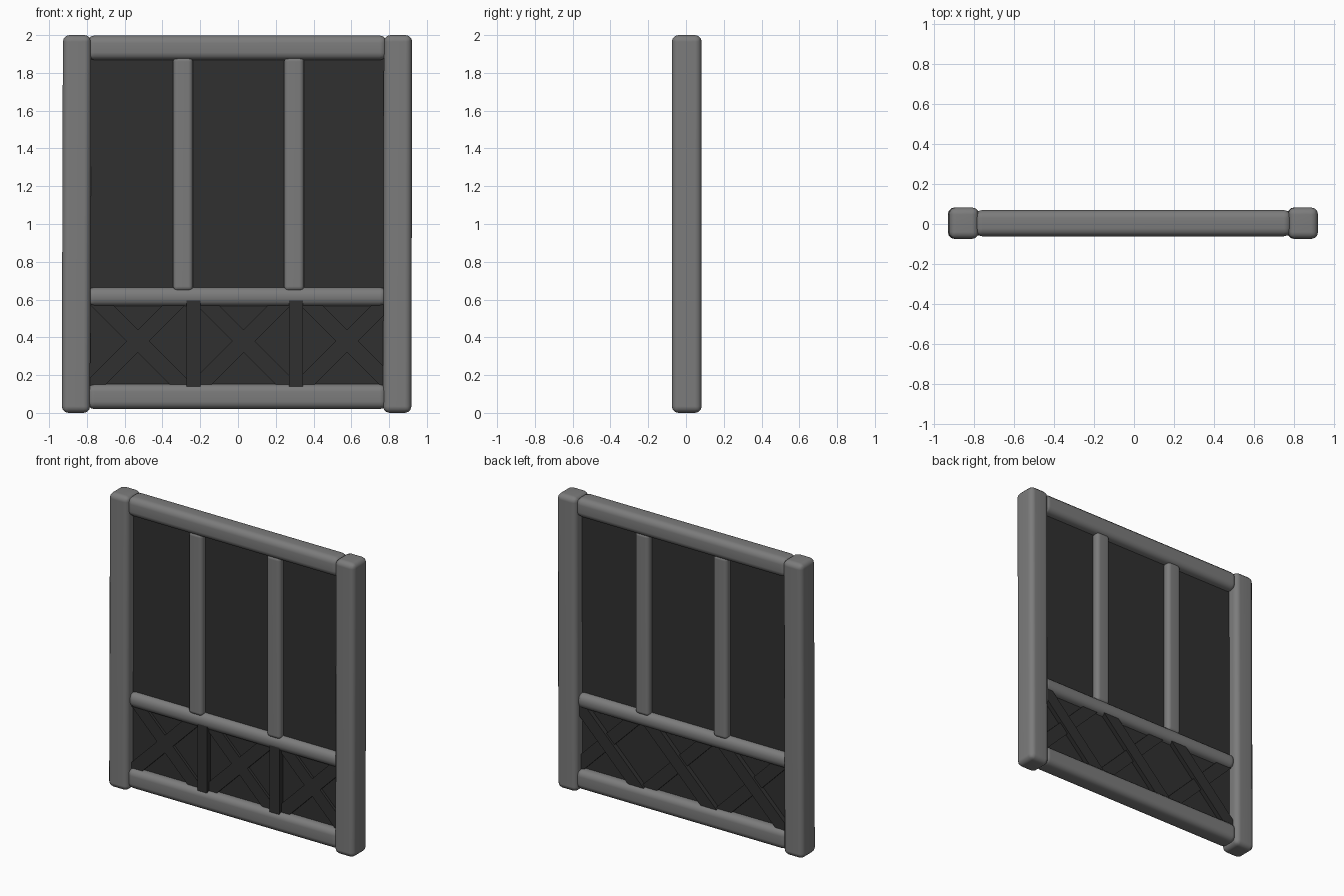
import bpy, bmesh, math
from mathutils import Vector

cube = bpy.data.objects.get("Cube")
if cube:
    bpy.data.objects.remove(cube, do_unlink=True)


def make_material(name, value):
    mat = bpy.data.materials.new(name)
    mat.use_nodes = True
    colour = (value, value, value, 1)
    mat.diffuse_color = colour
    mat.node_tree.nodes["Principled BSDF"].inputs["Base Color"].default_value = colour
    return mat


frame_grey = make_material("frame grey", 0.2)
panel_dark = make_material("panel charcoal", 0.03)


def beam(name, xs, ys, zs, mat, bevel=0.0, lean=0.0):
    """Box from ranges; lean shears x along z, bevel rounds the edges."""
    low = Vector((xs[0], ys[0], zs[0]))
    high = Vector((xs[1], ys[1], zs[1]))
    centre, size = (low + high) / 2, high - low
    bm = bmesh.new()
    bmesh.ops.create_cube(bm, size=1)
    for v in bm.verts:
        v.co = Vector(a * b for a, b in zip(v.co, size))
        v.co.x += lean * v.co.z
    mesh = bpy.data.meshes.new(name)
    bm.to_mesh(mesh)
    bm.free()
    mesh.materials.append(mat)
    obj = bpy.data.objects.new(name, mesh)
    obj.location = centre
    bpy.context.collection.objects.link(obj)
    if bevel:
        mod = obj.modifiers.new("rounding", "BEVEL")
        mod.width = bevel
        mod.segments = 3
        mod.limit_method = "NONE"
        mesh.shade_smooth()
        normals = obj.modifiers.new("flat sides", "WEIGHTED_NORMAL")
        normals.keep_sharp = True
    return obj


# Outer posts
beam("right_post", (-0.93, -0.78), (-0.075, 0.083), (0, 2), frame_grey, 0.035, 0.003)
beam("left_post", (0.77, 0.92), (-0.075, 0.083), (0, 2), frame_grey, 0.035, 0.002)

# Horizontal rails
for name, z0, z1, depth in (("bottom_rail", 0.02, 0.152, 0.066),
                            ("middle_rail", 0.565, 0.665, 0.055),
                            ("top_rail", 1.868, 1.998, 0.066)):
    beam(name, (-0.8, 0.79), (-depth + 0.004, depth + 0.004), (z0, z1), frame_grey, 0.04)

# Upright bars of the upper half
for side, x in (("right", -0.291), ("left", 0.297)):
    beam(side + "_upper_bar", (x - 0.053, x + 0.053), (-0.05, 0.056),
         (0.645, 1.885), frame_grey, 0.025)

# Thin infill panel
beam("infill_panel", (-0.83, 0.82), (-0.01, 0.014), (0.08, 1.93), panel_dark)

# Crossed braces of the lower half
for side, x in (("right", -0.53), ("middle", 0.03), ("left", 0.577)):
    for lean, label, back in ((1, "rising", 0.045), (-1, "falling", 0.03)):
        beam(f"{side}_{label}_brace", (x - 0.06, x + 0.06), (-0.028, back),
             (0.13, 0.63), panel_dark, lean=lean)

# Dark uprights between the crosses, on the front
for side, x in (("right", -0.235), ("left", 0.308)):
    beam(side + "_lower_upright", (x - 0.037, x + 0.037), (-0.048, 0.0),
         (0.135, 0.6), panel_dark)
